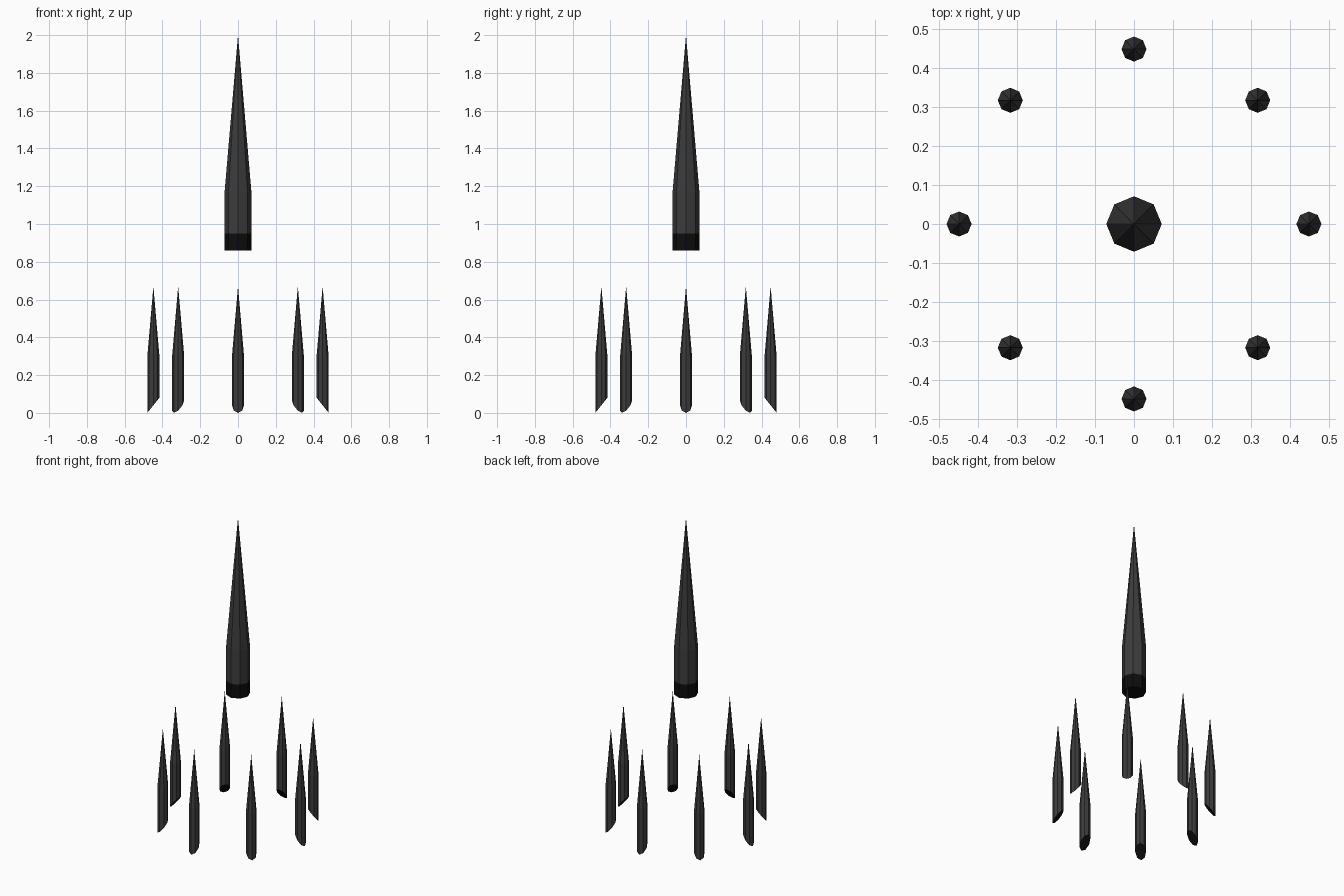
import bpy, bmesh, math

if "Cube" in bpy.data.objects:
    bpy.data.objects.remove(bpy.data.objects["Cube"])

SIDES = 8
RING = 0.448


def material(name, v):
    m = bpy.data.materials.new(name)
    m.diffuse_color = (v, v, v, 1)
    m.use_nodes = True
    m.node_tree.nodes["Principled BSDF"].inputs["Base Color"].default_value = m.diffuse_color
    return m


dark = material("dark_metal", 0.045)
black = material("black_base", 0.004)


def spike(name, radius, levels, tip, slant=0.0, dark_rings=0):
    """Octagonal shaft with a pointed tip; slant raises the inner (-x) side of the base."""
    bm = bmesh.new()
    rings = []
    for i, z in enumerate(levels):
        ring = []
        for k in range(SIDES):
            a = 2 * math.pi * k / SIDES
            rise = slant * (1 - math.cos(a)) / 2 if i == 0 else 0
            ring.append(bm.verts.new((radius * math.cos(a), radius * math.sin(a), z + rise)))
        rings.append(ring)
    top = bm.verts.new((0, 0, tip))
    bm.faces.new(rings[0][::-1]).material_index = 1
    for i in range(len(rings) - 1):
        for k in range(SIDES):
            n = (k + 1) % SIDES
            f = bm.faces.new((rings[i][k], rings[i][n], rings[i + 1][n], rings[i + 1][k]))
            f.material_index = 1 if i < dark_rings else 0
    for k in range(SIDES):
        bm.faces.new((rings[-1][k], rings[-1][(k + 1) % SIDES], top))
    me = bpy.data.meshes.new(name)
    bm.to_mesh(me)
    bm.free()
    me.materials.append(dark)
    me.materials.append(black)
    ob = bpy.data.objects.new(name, me)
    bpy.context.collection.objects.link(ob)
    return ob


# Large floating centre spike with a black base band
spike("centre_spike", 0.071, [0.86, 0.95, 1.17], 2.0, dark_rings=1)

# Ring of small spikes, bases cut on a slant with the low side outwards
for i in range(8):
    a = math.pi / 4 * i
    ob = spike(f"ring_spike_{i + 1}", 0.032, [0.0, 0.30], 0.67, slant=0.08)
    ob.location = (RING * math.cos(a), RING * math.sin(a), 0)
    ob.rotation_euler.z = a
